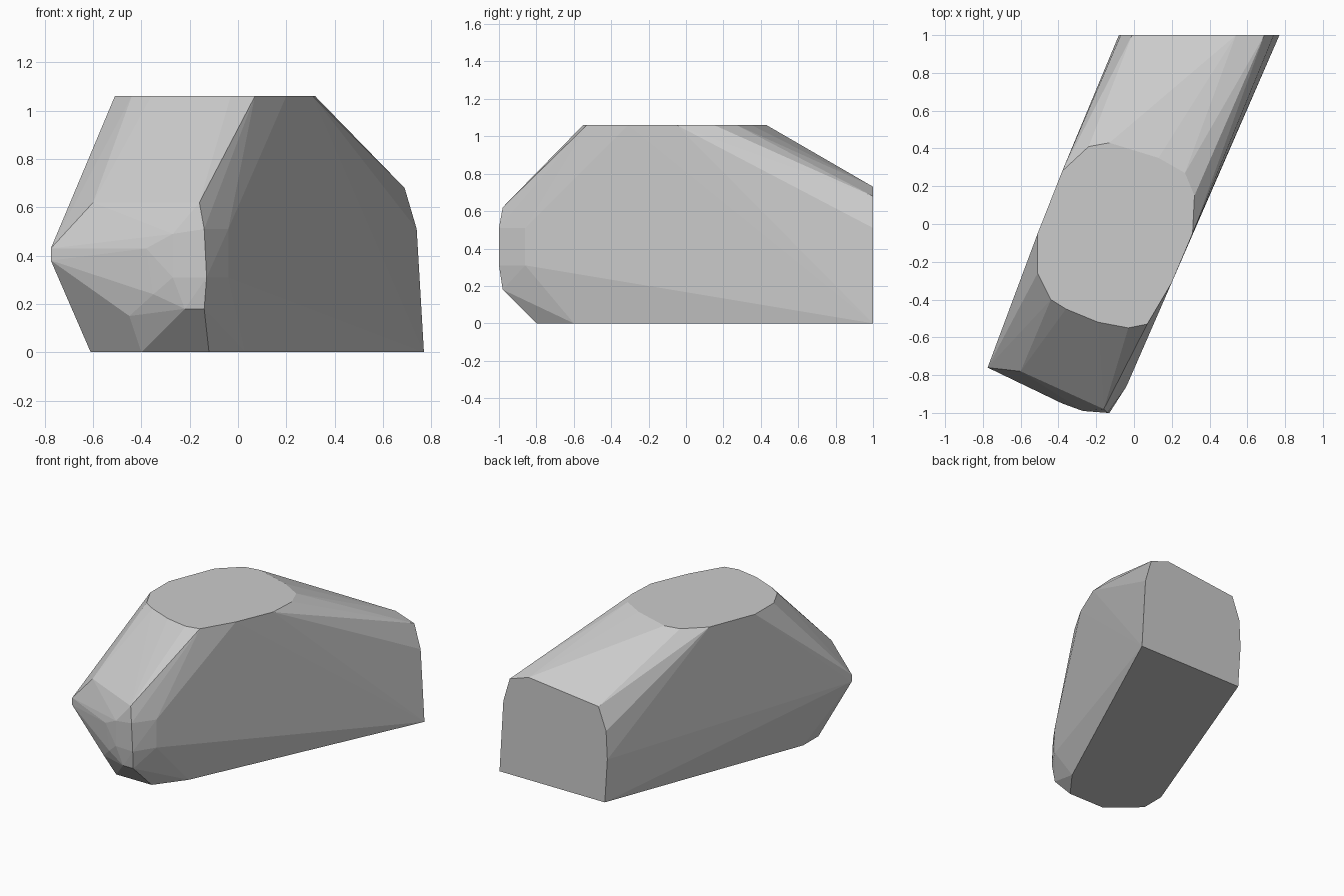
import bpy, bmesh, math

if "Cube" in bpy.data.objects:
    bpy.data.objects.remove(bpy.data.objects["Cube"])

# Flat outlines that bound the convex boulder
roof = [(-.13, .43), (-.24, .41), (-.38, .28), (-.51, -.05), (-.51, -.26),
        (-.44, -.40), (-.36, -.45), (-.19, -.52), (-.03, -.55), (.07, -.53),
        (.20, -.31), (.31, -.05), (.32, .15), (.27, .27), (.13, .35)]
floor = [(.77, 1), (-.06, 1), (-.61, -.45), (-.61, -.62), (-.52, -.70),
         (-.40, -.80), (-.27, -.80), (-.12, -.80), (.03, -.60)]
back = [(.74, .51), (.69, .68), (.54, .73), (-.01, .67), (-.07, .51), (-.08, .31)]

# Chamfered nose
nose = [(-.775, -.76, .43), (-.775, -.76, .38), (-.60, -.78, .62), (-.16, -.98, .62),
        (-.14, -1, .51), (-.13, -1, .31), (-.14, -.98, .18), (-.22, -.98, .18),
        (-.04, -.86, .51), (-.04, -.86, .31), (-.27, -.99, .49), (-.27, -.99, .31),
        (-.38, -.95, .43), (-.35, -.95, .24), (-.69, -.78, .31), (-.63, -.70, .16),
        (-.45, -.87, .15)]

points = [(x, y, 1.06) for x, y in roof]
points += [(x, y, 0) for x, y in floor]
points += [(x, 1, z) for x, z in back]
points += nose

# Wrap the outlines in a convex hull and merge flat regions
bm = bmesh.new()
for p in points:
    bm.verts.new(p)
hull = bmesh.ops.convex_hull(bm, input=bm.verts[:])
spare = {v for v in hull["geom_interior"] if isinstance(v, bmesh.types.BMVert)}
bmesh.ops.delete(bm, geom=list(spare), context='VERTS')
bmesh.ops.dissolve_limit(bm, angle_limit=math.radians(1), verts=bm.verts[:], edges=bm.edges[:])
bmesh.ops.recalc_face_normals(bm, faces=bm.faces[:])

mesh = bpy.data.meshes.new("boulder")
bm.to_mesh(mesh)
bm.free()
boulder = bpy.data.objects.new("boulder", mesh)
bpy.context.collection.objects.link(boulder)
